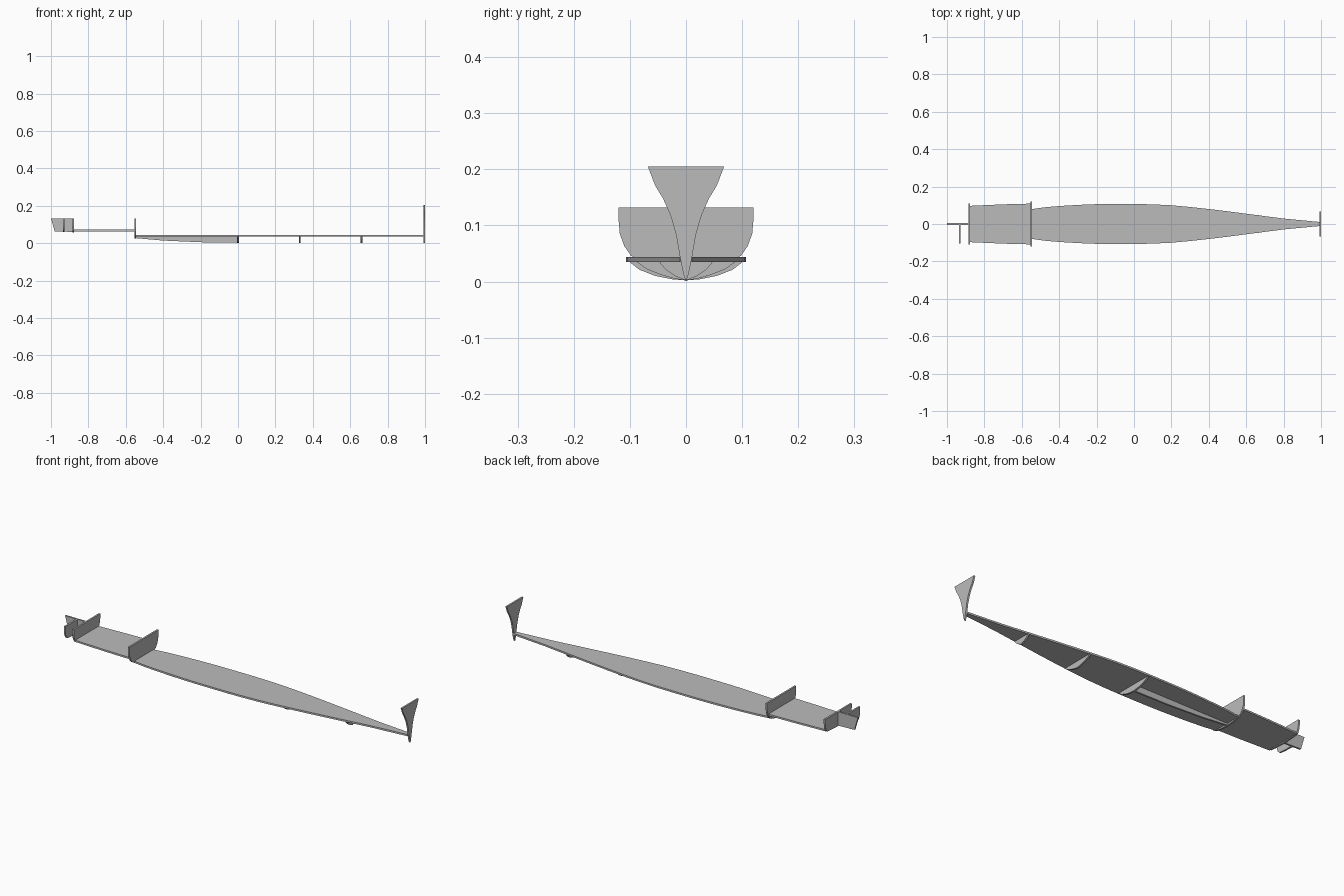
import bpy
import bmesh
from mathutils import Vector

cube = bpy.data.objects.get("Cube")
if cube:
    bpy.data.objects.remove(cube, do_unlink=True)

GREY = (0.5, 0.5, 0.5)
grey = bpy.data.materials.new("plain grey")
grey.use_nodes = True
grey.diffuse_color = (*GREY, 1)
grey.node_tree.nodes["Principled BSDF"].inputs["Base Color"].default_value = (*GREY, 1)

T = 0.009  # sheet thickness


def sheet(name, outline, thickness):
    """Extrude a closed flat outline along a thickness vector."""
    bm = bmesh.new()
    face = bm.faces.new([bm.verts.new(p) for p in outline])
    grown = bmesh.ops.extrude_face_region(bm, geom=[face])
    moved = [v for v in grown["geom"] if isinstance(v, bmesh.types.BMVert)]
    bmesh.ops.translate(bm, verts=moved, vec=Vector(thickness))
    bmesh.ops.recalc_face_normals(bm, faces=bm.faces[:])
    mesh = bpy.data.meshes.new(name)
    bm.to_mesh(mesh)
    bm.free()
    mesh.materials.append(grey)
    obj = bpy.data.objects.new(name, mesh)
    bpy.context.collection.objects.link(obj)
    return obj


def deck(name, z, edge):
    """Horizontal sheet from (x, half width) points."""
    outline = [(x, w, z) for x, w in edge] + [(x, -w, z) for x, w in reversed(edge)]
    return sheet(name, outline, (0, 0, T))


def frame(name, x, side):
    """Cross sheet centred on x from (half width, z) points, top to bottom."""
    x -= T / 2
    outline = [(x, w, z) for w, z in side]
    outline += [(x, -w, z) for w, z in reversed(side) if w > 0]
    return sheet(name, outline, (T, 0, 0))


def fin(name, points):
    """Upright lengthwise sheet on the centreline from (x, z) points."""
    return sheet(name, [(x, -T / 2, z) for x, z in points], (0, T, 0))


# Decks
deck("main_deck", 0.035, [
    (-0.55, 0.079), (-0.48, 0.089), (-0.4, 0.096), (-0.3, 0.102), (-0.2, 0.106),
    (-0.1, 0.107), (0, 0.107), (0.1, 0.105), (0.2, 0.1), (0.3, 0.091),
    (0.4, 0.08), (0.5, 0.068), (0.6, 0.055), (0.8, 0.029), (0.992, 0.011)])
deck("rear_deck", 0.063, [(-0.88, 0.097), (-0.7, 0.105), (-0.55, 0.109)])

# Tall bulkheads and bow plate
frame("main_bulkhead", -0.55, [
    (0.12, 0.132), (0.12, 0.108), (0.118, 0.085), (0.11, 0.063), (0.098, 0.046),
    (0.08, 0.036), (0.05, 0.029), (0, 0.025)])
stern_side = [(0.11, 0.132), (0.11, 0.11), (0.107, 0.088), (0.1, 0.071),
              (0.09, 0.062), (0.05, 0.059), (0, 0.057)]
frame("stern_bulkhead", -0.88, stern_side)
frame("bow_plate", 0.9955, [
    (0.068, 0.205), (0.055, 0.171), (0.041, 0.148), (0.028, 0.119),
    (0.018, 0.085), (0.011, 0.045), (0.005, 0.015), (0, 0)])

# Hull frames below the main deck
frame("middle_frame", 0, [
    (0.101, 0.035), (0.083, 0.021), (0.055, 0.01), (0.025, 0.004), (0, 0.002)])
frame("forward_frame", 0.33, [
    (0.088, 0.035), (0.07, 0.022), (0.045, 0.012), (0.02, 0.005), (0, 0.002)])
frame("bow_frame", 0.66, [
    (0.048, 0.035), (0.036, 0.021), (0.02, 0.01), (0, 0.002)])

# Keel and stern fin
fin("keel", [(-0.55, 0.035), (0, 0.035), (0, 0.003), (-0.2, 0.005),
             (-0.4, 0.014), (-0.55, 0.027)])
fin("stern_fin", [(-1, 0.132), (-0.88, 0.132), (-0.88, 0.06), (-0.98, 0.063)])

# Half frame on the right side of the stern fin
x = -0.932 - T / 2
half = [(x, 0, 0.132)] + [(x, -w * 0.955, z + 0.003 * (z < 0.08)) for w, z in stern_side]
sheet("stern_half_frame", half, (T, 0, 0))
